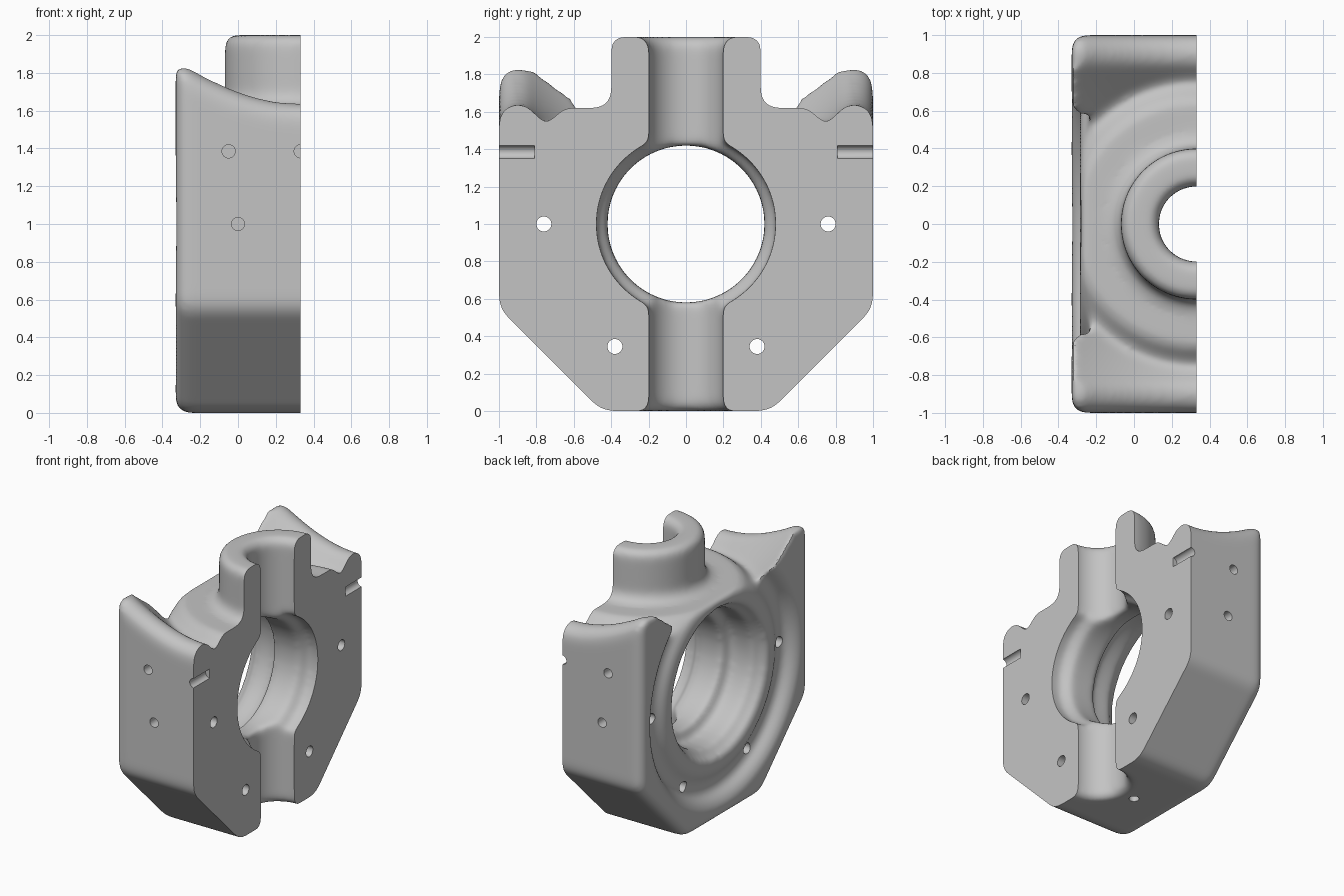
import bpy
import bmesh
import math
from mathutils import Matrix, Vector

if "Cube" in bpy.data.objects:
    bpy.data.objects.remove(bpy.data.objects["Cube"], do_unlink=True)

CUT = 0.33      # x of the flat split face, which also holds the shaft axis
BACK = -0.33    # x of the dished back
EDGE = 0.07     # fillet along the back edges
CREST = 0.1     # fillet along the horn crests
PIN = 0.035     # radius of the dowel holes


def make_object(name, bm):
    bmesh.ops.recalc_face_normals(bm, faces=bm.faces[:])
    mesh = bpy.data.meshes.new(name)
    bm.to_mesh(mesh)
    bm.free()
    obj = bpy.data.objects.new(name, mesh)
    bpy.context.collection.objects.link(obj)
    return obj


def rounded(points):
    """Replace each corner given as (a, b, radius) by an arc."""
    path = []
    for i, (a, b, *radius) in enumerate(points):
        corner = Vector((a, b))
        if not radius:
            path.append(corner)
            continue
        u = (Vector(points[i - 1][:2]) - corner).normalized()
        v = (Vector(points[i + 1][:2]) - corner).normalized()
        half = u.angle(v) / 2
        centre = corner + (u + v).normalized() * radius[0] / math.sin(half)
        reach = radius[0] / math.tan(half)
        start, end = corner + u * reach - centre, corner + v * reach - centre
        path += [centre + start.lerp(end, k / 6).normalized() * radius[0] for k in range(7)]
    return path


def lathe(name, profile, axis):
    """Revolve (radius, height) points about the bore axis X or the shaft axis Z."""
    bm = bmesh.new()
    if axis == 'X':
        centre, direction = Vector((0, 0, 1)), Vector((1, 0, 0))
        verts = [bm.verts.new((h, 0, 1 + r)) for r, h in rounded(profile)]
    else:
        centre, direction = Vector((CUT, 0, 0)), Vector((0, 0, 1))
        verts = [bm.verts.new((CUT + r, 0, h)) for r, h in rounded(profile)]
    edges = [bm.edges.new(pair) for pair in zip(verts, verts[1:])]
    bmesh.ops.spin(bm, geom=verts + edges, cent=centre, axis=direction,
                   angle=math.tau, steps=96, use_duplicate=False)
    bmesh.ops.remove_doubles(bm, verts=bm.verts[:], dist=0.0001)
    return make_object(name, bm)


def crest_cutter(side):
    """Loft that rounds one horn crest, following the conical inner slope."""
    bm = bmesh.new()
    rings = []
    for i in range(43):
        x = -0.4 + i * 0.025
        radius = math.hypot(0.9, CUT - x)
        slope = 0.9 / radius
        t = min(1, max(0, (BACK + EDGE - x) / EDGE))
        z = 0.78 + radius - CREST * math.hypot(1, slope) - EDGE * (1 - math.sqrt(1 - t * t))
        sweep = math.pi / 2 + math.atan(slope)
        arc = [(0.899 + CREST * math.cos(sweep * k / 10), z + CREST * math.sin(sweep * k / 10))
               for k in range(11)]
        section = arc + [(arc[-1][0], 2.3), (1.1, 2.3), (1.1, z)]
        rings.append([bm.verts.new((x, side * y, h)) for y, h in section])
    for a, b in zip(rings, rings[1:]):
        for k in range(len(a)):
            bm.faces.new((a[k - 1], a[k], b[k], b[k - 1]))
    bm.faces.new(rings[0])
    bm.faces.new(rings[-1])
    return make_object("crest_cutter", bm)


def apply_modifier(obj, kind, **settings):
    mod = obj.modifiers.new(kind.title(), kind)
    for key, value in settings.items():
        setattr(mod, key, value)
    bpy.context.view_layer.objects.active = obj
    bpy.ops.object.modifier_apply(modifier=mod.name)


def cut(obj, cutter):
    cutter.hide_render = True
    apply_modifier(obj, 'BOOLEAN', operation='DIFFERENCE', solver='EXACT', object=cutter)
    bpy.data.objects.remove(cutter, do_unlink=True)


def drill(bm, start, direction, length, radius):
    """Add a cylinder that starts at a point and runs along a direction."""
    direction = Vector(direction)
    middle = Vector(start) + direction * length / 2
    turn = direction.to_track_quat('Z', 'Y').to_matrix().to_4x4()
    bmesh.ops.create_cone(bm, cap_ends=True, segments=32, radius1=radius, radius2=radius,
                          depth=length, matrix=Matrix.Translation(middle) @ turn)


# Housing block: rounded outline extruded past the split face, trimmed later
half = rounded([(0, 0), (0.45, 0, 0.15), (1, 0.55, 0.15), (1, 2.1)])[1:]
outline = half + [Vector((-y, z)) for y, z in reversed(half)]
bm = bmesh.new()
base = bm.faces.new([bm.verts.new((BACK, y, z)) for y, z in outline])
ext = bmesh.ops.extrude_face_region(bm, geom=[base])
bmesh.ops.translate(bm, vec=(0.9, 0, 0),
                    verts=[v for v in ext["geom"] if isinstance(v, bmesh.types.BMVert)])
rim = [e for e in bm.edges if all(v.co.x < BACK + 0.01 for v in e.verts)]
bmesh.ops.bevel(bm, geom=rim, offset=EDGE, segments=6, profile=0.5, affect='EDGES')
housing = make_object("split_bearing_housing", bm)

# Hub, shoulder, ring groove and the conical inner sides of the horns
cut(housing, lathe("top_cutter", [
    (0, 2), (0.4, 2, 0.055), (0.4, 1.62, 0.085), (0.65, 1.62, 0.05), (0.75, 1.53, 0.04),
    (1.5, 2.28), (1.5, 2.5), (0, 2.5)], 'Z'))
for side in (-1, 1):
    cut(housing, crest_cutter(side))

# Dished back with a steep outer wall and a raised lip around the bore
cut(housing, lathe("recess_cutter", [
    (0, -0.6), (1.3, -0.6), (1.3, -0.345), (0.87, BACK, 0.12), (0.81, -0.235, 0.04),
    (0.73, -0.235, 0.04), (0.65, -0.287, 0.05), (0, -0.287)], 'X'))

# Stepped main bore
cut(housing, lathe("bore_cutter", [
    (0, -0.7), (0.55, -0.7), (0.55, -0.24), (0.5, -0.2), (0.5, -0.03), (0.42, 0),
    (0.42, 0.21), (0.48, 0.26), (0.48, 0.8), (0, 0.8)], 'X'))

# Vertical shaft bore with softened mouths
cut(housing, lathe("shaft_cutter", [
    (0, -0.3), (0.23, -0.3), (0.23, 0), (0.2, 0.03), (0.2, 1.96), (0.24, 2),
    (0.24, 2.3), (0, 2.3)], 'Z'))

# Cast softness on every edge
apply_modifier(housing, 'REMESH', mode='VOXEL', voxel_size=0.018)
apply_modifier(housing, 'SMOOTH', factor=0.5, iterations=20)

# Bolt holes, side dowel holes, split-face grooves and the bottom drain
bm = bmesh.new()
for side in (-1, 1):
    for y, z in ((0.76, 1.0), (0.38, 0.345)):
        drill(bm, (-0.6, side * y, z), (1, 0, 0), 1.3, 0.04)
    for x, z, depth in ((0, 1.0, 0.16), (-0.05, 1.385, 0.16), (CUT + 0.002, 1.385, 0.19)):
        drill(bm, (x, side * 1.1, z), (0, -side, 0), depth + 0.1, PIN)
drill(bm, (0, 0, -0.1), (0, 0, 1), 0.3, PIN)
cut(housing, make_object("hole_cutter", bm))

# Flat split face
bm = bmesh.new()
bmesh.ops.create_cube(bm, size=4, matrix=Matrix.Translation((CUT + 2, 0, 1)))
cut(housing, make_object("trim_cutter", bm))

# Colour and shading
grey = bpy.data.materials.new("cast_grey")
grey.use_nodes = True
colour = (0.55, 0.55, 0.55, 1)
grey.diffuse_color = colour
grey.node_tree.nodes["Principled BSDF"].inputs["Base Color"].default_value = colour
housing.data.materials.clear()
housing.data.materials.append(grey)
bpy.ops.object.select_all(action='DESELECT')
housing.select_set(True)
bpy.context.view_layer.objects.active = housing
bpy.ops.object.shade_smooth_by_angle(angle=math.radians(35))
